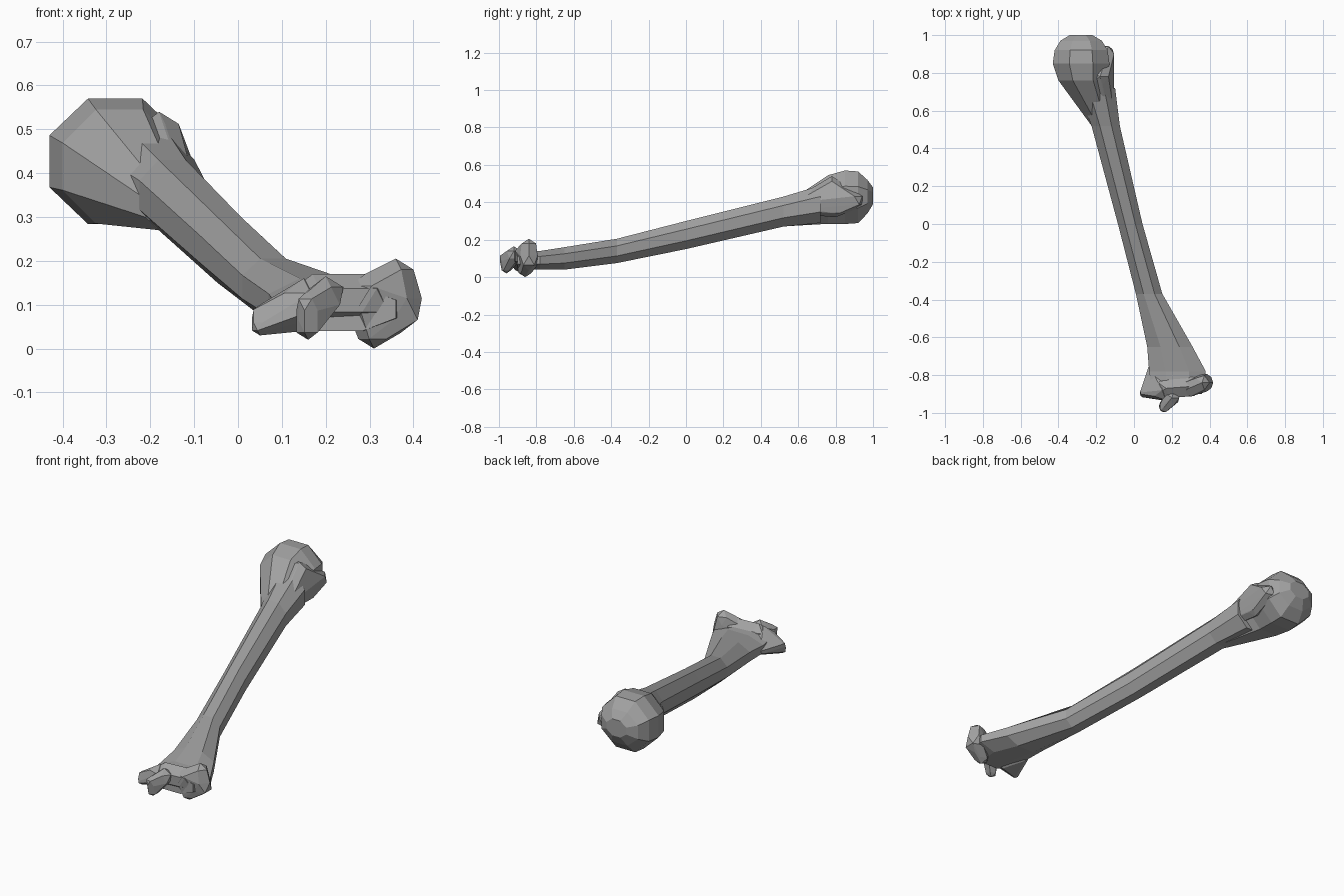
import bpy, bmesh, math
from mathutils import Matrix, Vector

old = bpy.data.objects.get("Cube")
if old:
    bpy.data.objects.remove(old, do_unlink=True)

# One plain grey for the whole bone
GREY = (0.36, 0.36, 0.36, 1)
bone_grey = bpy.data.materials.new("bone_grey")
bone_grey.use_nodes = True
bone_grey.diffuse_color = GREY
shader = next(n for n in bone_grey.node_tree.nodes if n.type == 'BSDF_PRINCIPLED')
shader.inputs["Base Color"].default_value = GREY


def finish(name, bm):
    """Turn the working mesh into a flat shaded grey object."""
    bmesh.ops.recalc_face_normals(bm, faces=bm.faces)
    mesh = bpy.data.meshes.new(name)
    bm.to_mesh(mesh)
    bm.free()
    mesh.materials.append(bone_grey)
    obj = bpy.data.objects.new(name, mesh)
    bpy.context.collection.objects.link(obj)


def ring(bm, y, x, z, wide, tall, sides=8):
    """One upright polygon of vertices, given by its centre and half sizes."""
    fit = 1 / math.cos(math.pi / sides)
    angles = [math.tau * (i + 0.5) / sides for i in range(sides)]
    return [bm.verts.new((x + wide * fit * math.cos(a), y,
                          z + tall * fit * math.sin(a))) for a in angles]


def loft(name, sections):
    """Skin a row of rings and close both ends."""
    bm = bmesh.new()
    rings = [ring(bm, *section) for section in sections]
    for near, far in zip(rings, rings[1:]):
        for i in range(len(near)):
            bm.faces.new((near[i - 1], near[i], far[i], far[i - 1]))
    bm.faces.new(rings[0])
    bm.faces.new(rings[-1])
    finish(name, bm)


def knob(name, *balls):
    """Faceted lump: the hull around coarse balls, each a centre and radius."""
    bm = bmesh.new()
    for centre, radius in balls:
        bmesh.ops.create_icosphere(bm, subdivisions=1, radius=radius,
                                   matrix=Matrix.Translation(Vector(centre)))
    bmesh.ops.delete(bm, geom=bm.edges[:], context='EDGES_FACES')
    hull = bmesh.ops.convex_hull(bm, input=bm.verts[:])
    inside = [v for v in hull["geom_interior"] if isinstance(v, bmesh.types.BMVert)]
    bmesh.ops.delete(bm, geom=inside, context='VERTS')
    finish(name, bm)


# Long shaft, flaring at the lower end
loft("shaft", [
    (-0.9, 0.23, 0.09, 0.13, 0.05),
    (-0.78, 0.23, 0.09, 0.15, 0.05),
    (-0.65, 0.19, 0.1, 0.12, 0.06),
    (-0.37, 0.08, 0.14, 0.07, 0.065),
    (0, -0.02, 0.225, 0.065, 0.075),
    (0.52, -0.15, 0.35, 0.075, 0.08),
    (0.72, -0.2, 0.39, 0.1, 0.1),
])

# Rounded head on the upper end
loft("head", [
    (0.5, -0.16, 0.32, 0.05, 0.05),
    (0.76, -0.27, 0.415, 0.13, 0.13),
    (0.85, -0.28, 0.427, 0.15, 0.143),
    (0.92, -0.28, 0.427, 0.14, 0.138),
    (0.97, -0.28, 0.43, 0.11, 0.09),
    (1, -0.28, 0.435, 0.06, 0.045),
])

# Ridge beside the head
knob("tubercle",
     ((-0.14, 0.58, 0.38), 0.04),
     ((-0.18, 0.78, 0.49), 0.05),
     ((-0.15, 0.9, 0.41), 0.05),
     ((-0.15, 0.8, 0.36), 0.04))

# Outer knob of the elbow end
knob("outer_condyle",
     ((0.36, -0.84, 0.16), 0.045),
     ((0.37, -0.84, 0.09), 0.055),
     ((0.31, -0.86, 0.04), 0.04),
     ((0.29, -0.87, 0.12), 0.05))

# Bar joining the two knobs
knob("joint_bar",
     ((0.17, -0.87, 0.11), 0.06),
     ((0.3, -0.86, 0.11), 0.06))

# Inner pulley, the foremost point of the bone
knob("pulley",
     ((0.16, -0.96, 0.05), 0.03),
     ((0.16, -0.97, 0.1), 0.03),
     ((0.2, -0.92, 0.12), 0.045))

# Pointed inner side knob
knob("inner_epicondyle",
     ((0.05, -0.9, 0.05), 0.02),
     ((0.05, -0.89, 0.08), 0.02),
     ((0.09, -0.77, 0.08), 0.02),
     ((0.15, -0.88, 0.1), 0.06))
